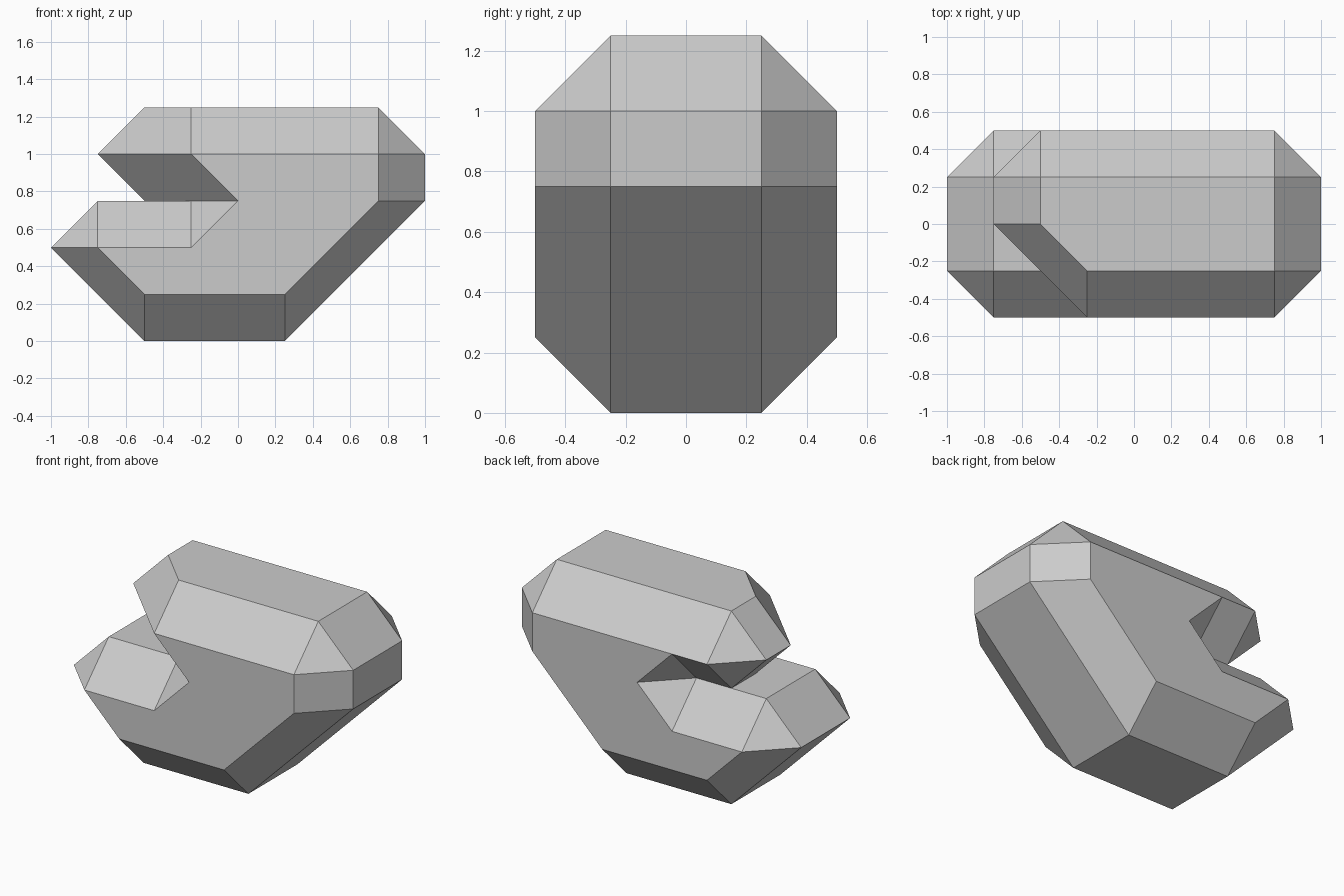
import bpy, bmesh, math

if "Cube" in bpy.data.objects:
    bpy.data.objects.remove(bpy.data.objects["Cube"])

R = 0.25  # bevel radius: every corner is an octahedron of this size


def link_mesh(name, bm):
    mesh = bpy.data.meshes.new(name)
    bm.to_mesh(mesh)
    bm.free()
    obj = bpy.data.objects.new(name, mesh)
    bpy.context.collection.objects.link(obj)
    return obj


def faceted_hull(name, core):
    """Convex hull of octahedra placed on the core points."""
    corners = set()
    for p in core:
        for axis in range(3):
            for s in (-R, R):
                q = list(p)
                q[axis] += s
                corners.add(tuple(q))
    bm = bmesh.new()
    for q in sorted(corners):
        bm.verts.new(q)
    bmesh.ops.convex_hull(bm, input=bm.verts[:])
    bmesh.ops.delete(bm, geom=[v for v in bm.verts if not v.link_faces], context='VERTS')
    bmesh.ops.dissolve_limit(bm, angle_limit=math.radians(1),
                             verts=bm.verts[:], edges=bm.edges[:])
    bmesh.ops.recalc_face_normals(bm, faces=bm.faces[:])
    return link_mesh(name, bm)


def both_sides(profile):
    """Extrude an (x, z) core profile to both sides in y."""
    return [(x, y, z) for x, z in profile for y in (-0.25, 0.25)]


# Lower prong and base
rock = faceted_hull("rock", both_sides([(-0.75, 0.5), (-0.5, 0.25), (0.25, 0.25), (0.5, 0.5)]))

# Lower and upper halves of the body behind the notch
parts = [
    faceted_hull("body_low", both_sides([(-0.25, 0.5), (0.25, 0.25), (0.75, 0.75), (0, 0.75)])),
    faceted_hull("body_high", both_sides([(-0.25, 1), (0, 0.75), (0.75, 0.75), (0.75, 1)])),
    # Upper prong, cut diagonally at the front
    faceted_hull("upper_prong", both_sides([(0.5, 1)]) +
                 [(-0.5, 0, 1), (-0.5, 0.25, 1), (-0.25, -0.25, 1)]),
]

# Merge everything into one solid
bpy.context.view_layer.objects.active = rock
for part in parts:
    mod = rock.modifiers.new("merge", 'BOOLEAN')
    mod.operation = 'UNION'
    mod.solver = 'EXACT'
    mod.object = part
    bpy.ops.object.modifier_apply(modifier=mod.name)
    bpy.data.objects.remove(part)

# Clean up coplanar seams
bm = bmesh.new()
bm.from_mesh(rock.data)
bmesh.ops.remove_doubles(bm, verts=bm.verts[:], dist=0.0005)
bmesh.ops.dissolve_limit(bm, angle_limit=math.radians(1),
                         verts=bm.verts[:], edges=bm.edges[:])
bm.to_mesh(rock.data)
bm.free()
